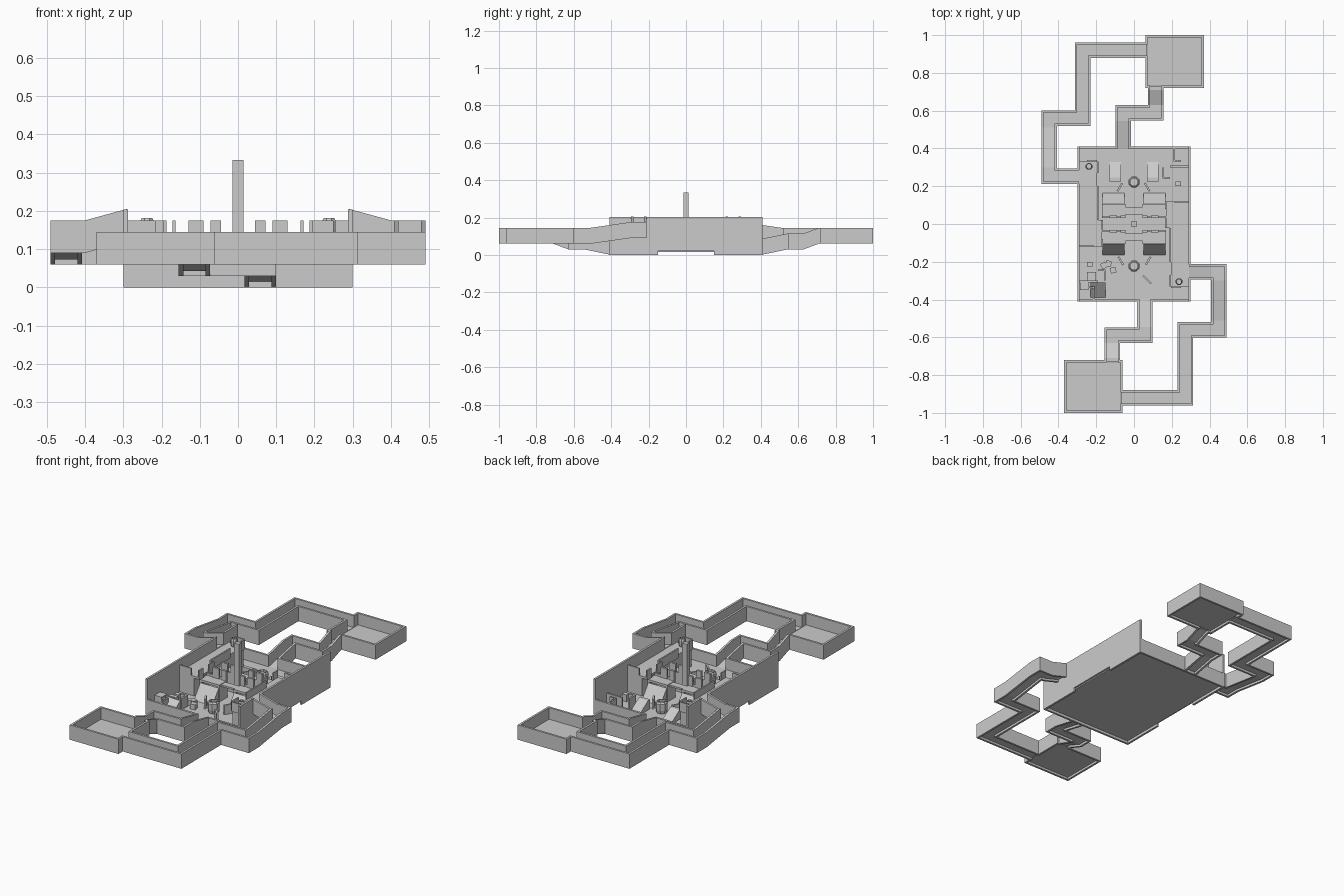
import bpy, bmesh
from math import radians, pi, cos, sin
from mathutils import Vector, Matrix

if "Cube" in bpy.data.objects:
    bpy.data.objects.remove(bpy.data.objects["Cube"])

T = 0.012           # wall thickness
H = 0.085           # wall height above its base
HALF_TURN = Matrix.Rotation(pi, 4, 'Z')


def finish(name, bm, twin=True):
    """Turn a bmesh into an object, plus a copy turned 180 degrees about z."""
    bmesh.ops.recalc_face_normals(bm, faces=bm.faces)
    me = bpy.data.meshes.new(name)
    bm.to_mesh(me)
    bm.free()
    ob = bpy.data.objects.new(name, me)
    bpy.context.collection.objects.link(ob)
    if twin:
        other = bpy.data.objects.new(name + "_opposite", me.copy())
        other.data.transform(HALF_TURN)
        bpy.context.collection.objects.link(other)


def add_box(bm, x0, x1, y0, y1, z0, z1, turn=0):
    m = (Matrix.Translation(((x0 + x1) / 2, (y0 + y1) / 2, (z0 + z1) / 2))
         @ Matrix.Rotation(radians(turn), 4, 'Z')
         @ Matrix.Diagonal((x1 - x0, y1 - y0, z1 - z0, 1)))
    bmesh.ops.create_cube(bm, size=1, matrix=m)


def boxes(name, items, twin=True):
    bm = bmesh.new()
    for it in items:
        add_box(bm, *it)
    finish(name, bm, twin)


def sweep(bm, path, o0, o1, z0, z1):
    """Sweep a rectangle (offsets o0..o1, heights z0..z1) along a mitred path."""
    pts = [Vector(p) for p in path]
    rings = []
    for i, p in enumerate(pts):
        dirs = []
        if i:
            dirs.append((p - pts[i - 1]).xy.normalized())
        if i < len(pts) - 1:
            dirs.append((pts[i + 1] - p).xy.normalized())
        ns = [Vector((-d.y, d.x)) for d in dirs]
        n = ns[0] if len(ns) == 1 or ns[0].dot(ns[1]) > .9 else ns[0] + ns[1]
        rings.append([bm.verts.new((p.x + n.x * o, p.y + n.y * o, p.z + z))
                      for o, z in ((o0, z0), (o1, z0), (o1, z1), (o0, z1))])
    for a, b in zip(rings, rings[1:]):
        for k in range(4):
            bm.faces.new((a[k], a[(k + 1) % 4], b[(k + 1) % 4], b[k]))
    bm.faces.new(rings[0])
    bm.faces.new(rings[-1])


def corridor(name, path, hw=0.041):
    bm = bmesh.new()
    sweep(bm, path, hw - T, hw, 0, H)
    sweep(bm, path, -hw, -hw + T, 0, H)
    sweep(bm, path, -hw + T, hw - T, .013, .018)
    finish(name, bm)


def wedge(name, x0, x1, y_low, y_high, z0, z1, twin=True):
    """Ramp rising from y_low to y_high."""
    bm = bmesh.new()
    a, b = ([bm.verts.new((x, y, z)) for y, z in
             ((y_low, z0), (y_high, z0), (y_high, z1))] for x in (x0, x1))
    bm.faces.new(a)
    bm.faces.new(b)
    for k in range(3):
        bm.faces.new((a[k], a[(k + 1) % 3], b[(k + 1) % 3], b[k]))
    finish(name, bm, twin)


def drum(name, x, y, r, z0, z1):
    """Octagonal drum with a recessed top."""
    bm = bmesh.new()
    rows = []
    for rr, z in ((r * .85, z0), (r, z0 + (z1 - z0) * .3), (r, z1 - .008),
                  (r * .8, z1), (r * .65, z1), (r * .65, z1 - .012)):
        rows.append([bm.verts.new((x + rr * cos(pi / 8 + k * pi / 4),
                                   y + rr * sin(pi / 8 + k * pi / 4), z)) for k in range(8)])
    for a, b in zip(rows, rows[1:]):
        for k in range(8):
            bm.faces.new((a[k], a[(k + 1) % 8], b[(k + 1) % 8], b[k]))
    bm.faces.new(rows[0])
    bm.faces.new(rows[-1])
    finish(name, bm)


# end rooms
boxes("end_room", [
    (.06, .37, 1 - T, 1, .06, .145), (.37 - T, .37, .72, 1, .06, .145),
    (.06, .06 + T, .95, 1, .06, .145), (.06, .06 + T, .72, .89, .06, .145),
    (.145, .37, .72, .72 + T, .06, .145), (.06, .085, .72, .72 + T, .06, .145),
    (.06 + T, .37 - T, .72 + T, 1 - T, .073, .078)])

# long corridor climbing to the balcony, short corridor dropping to the floor
corridor("long_corridor", [
    (.07, .92, .06), (-.272, .92, .06), (-.272, .56, .06), (-.449, .56, .06),
    (-.449, .51, .06), (-.449, .3, .09), (-.449, .253, .09), (-.4, .253, .09),
    (-.29, .253, .12)])
corridor("short_corridor", [
    (.114, .73, .06), (.114, .71, .06), (.114, .63, .03), (.114, .588, .03),
    (-.058, .588, .03), (-.058, .545, .03), (-.058, .4, 0)])

# arena shell
boxes("arena_floor", [(-.29, .29, -.4, .4, .015, .021)], False)
boxes("arena_side_wall", [
    (.3 - T, .3, -.215, .41, .022, .204), (.3 - T, .3, -.41, -.285, .022, .204),
    (.3 - T, .3, -.29, -.21, .022, .133),
    (.3 - T, .3, .15, .41, 0, .022), (.3 - T, .3, -.41, -.15, 0, .022)])
boxes("arena_end_wall", [
    (-.3, -.088, .41 - T, .41, 0, H), (-.028, .3, .41 - T, .41, 0, H),
    (-.088, -.028, .41 - T, .41, 0, .015)])

# raised balcony with parapet pieces
boxes("balcony", [(.195, .29, -.33, .12, .02, .135), (.17, .195, -.02, .12, .123, .135)])
boxes("balcony_parapet", [
    (.187, .195, -.2, -.02, .12, .175), (.187, .195, -.33, -.27, .12, .175),
    (.163, .171, -.02, .03, .12, .175), (.163, .171, .08, .12, .12, .175),
    (.195, .25, -.338, -.33, .12, .175), (.215, .29, .112, .12, .12, .175)])

# central towers, decks and ramps
boxes("central_tower", [(-.015, .015, -.013, .013, .02, .333)], False)
for s in (-1, 1):
    lo, hi = sorted((s * .045, s * .17))
    boxes("central_deck", [
        (lo, hi, .04, .105, .105, .118), (lo, lo + T, .04, .105, .02, .105),
        (hi - T, hi, .04, .105, .02, .105), (lo, hi, .033, .041, .02, .13)])
    wedge("deck_ramp", lo + .004, hi - .004, .165, .105, .02, .1)
    p = sorted((s * .045, s * .072))
    q = sorted((s * .09, s * .13))
    boxes("deck_parapet", [(*p, .033, .045, .118, .175), (*q, .033, .045, .118, .175)])
boxes("centre_bridge", [(-.045, .045, .05, .09, .105, .115)])

# octagonal drums on the floor and balcony
drum("floor_drum", 0, .222, .032, .02, .085)
drum("balcony_drum", -.238, .305, .019, .135, .181)

# low cover walls
boxes("slanted_cover", [
    (.045, .095, .19, .2, .02, .075, -60), (-.1, -.05, .19, .2, .02, .075, 60)])
boxes("corner_cover", [
    (.21, .218, .33, .4, .02, .085), (.218, .25, .33, .338, .02, .085),
    (.15, .16, .24, .3, .02, .085), (.16, .19, .24, .25, .02, .085),
    (.22, .25, .2, .225, .02, .06), (.19, .29, .3, .31, .02, .085)])

# back ramps
for x in (-.1, .1):
    wedge("back_ramp", x - .03, x + .03, .33, .245, .02, .075, False)
    boxes("back_ramp_landing", [(x - .03, x + .03, .225, .245, .02, .075)], False)

# loose crates and ramp in the front half
boxes("loose_crates", [
    (-.175, -.145, -.235, -.205, .02, .05, 30), (-.15, -.12, -.225, -.195, .02, .05, -20),
    (-.125, -.095, -.26, -.23, .02, .05, 10), (.04, .1, -.3, -.29, .02, .07, -45),
    (-.25, -.2, -.3, -.255, .02, .07), (-.285, -.24, -.35, -.3, .02, .09)], False)
wedge("corner_ramp", -.23, -.15, -.39, -.31, .02, .08, False)
